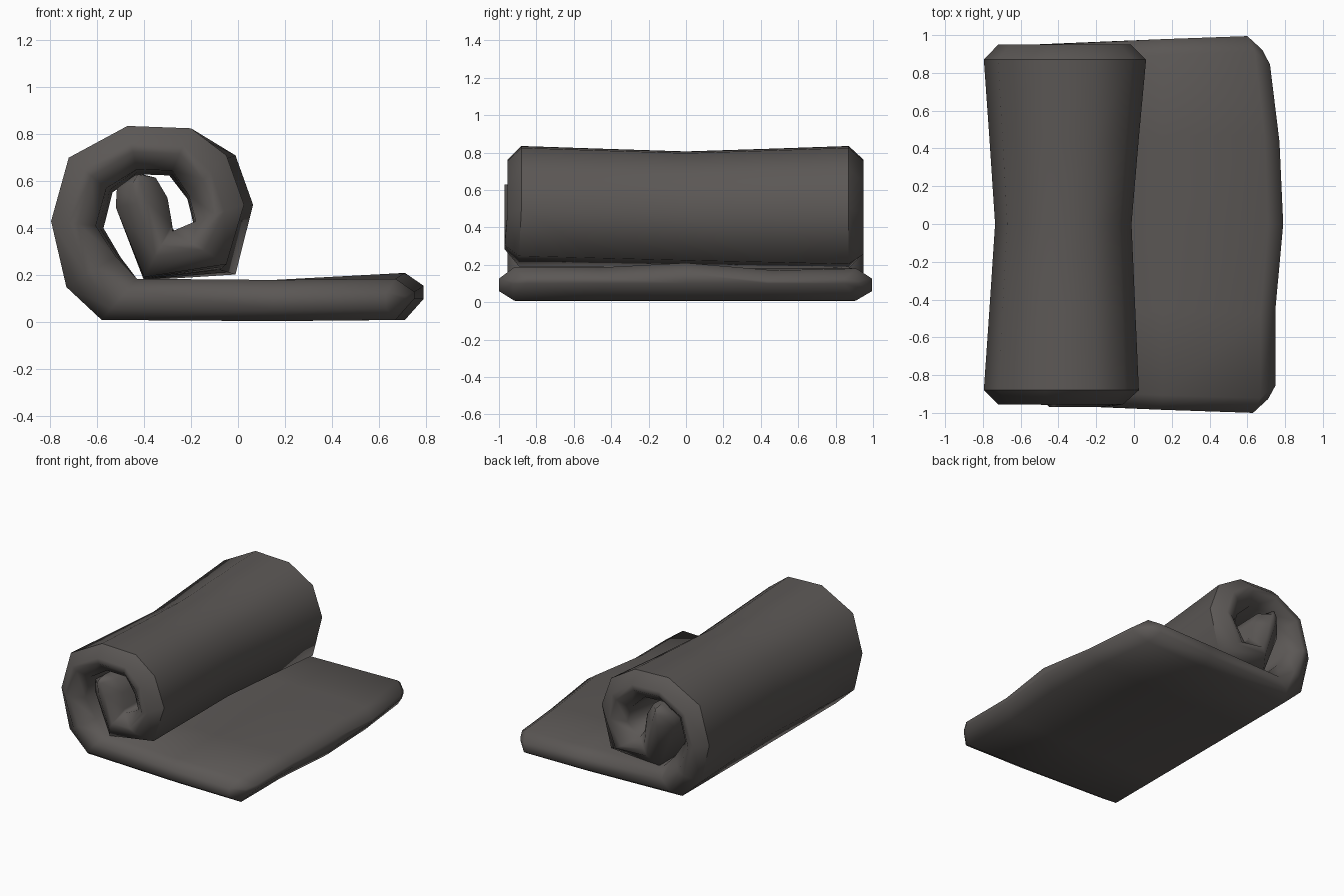
import bpy, bmesh

if "Cube" in bpy.data.objects:
    bpy.data.objects.remove(bpy.data.objects["Cube"])

mat = bpy.data.materials.new("dark grey fabric")
mat.diffuse_color = (0.105, 0.096, 0.091, 1)
mat.use_nodes = True
mat.node_tree.nodes["Principled BSDF"].inputs["Base Color"].default_value = mat.diffuse_color

# Section of the rolled sheet: (outer x, z, inner x, z) from the loose edge into the coil
section = [
    (0.78, 0.10, 0.78, 0.13), (0.70, 0.01, 0.70, 0.185), (0.15, 0.005, 0.15, 0.18),
    (-0.58, 0.01, -0.43, 0.185), (-0.73, 0.15, -0.52, 0.28), (-0.795, 0.43, -0.605, 0.41),
    (-0.72, 0.70, -0.56, 0.57), (-0.47, 0.835, -0.43, 0.65), (-0.20, 0.825, -0.28, 0.645),
    (-0.03, 0.71, -0.19, 0.54), (0.045, 0.50, -0.16, 0.43), (-0.03, 0.225, -0.26, 0.365),
    (-0.40, 0.185, -0.28, 0.41), (-0.52, 0.49, -0.30, 0.53), (-0.515, 0.57, -0.35, 0.615),
    (-0.44, 0.625, -0.41, 0.63),
]
# Stations across the width: (y, waist, end inset, loose edge shift, loose edge lift)
stations = [
    (-0.955, 0, 0.8, -0.07, -0.01), (-0.88, 0, 0, -0.03, 0.0), (-0.45, 0.5, 0, -0.03, 0.0),
    (0, 1, 0, 0.01, 0.025), (0.45, 0.5, 0, -0.01, -0.015),
    (0.87, 0, 0, -0.06, -0.005), (0.95, 0, 0.8, -0.10, -0.01),
]


def place(k, x, z, mid, st):
    y, waist, inset, shift, lift = st
    if k < 4:
        inset *= 0.7
    x += (mid[0] - x) * inset
    z += (mid[1] - z) * inset
    if 9 <= k <= 11:    # roll leans outward toward the back
        x += 0.022 * y
    if k in (11, 12):   # coil sinks onto the sheet toward the back
        z -= (0.025 if k == 11 else 0.008) * y
    if k >= 4:      # roll pinches in at the middle
        x = -0.37 + (x + 0.37) * (1 - 0.14 * waist)
        z = z if z < 0.19 else 0.19 + (z - 0.19) * (1 - 0.045 * waist)
    if k <= 1:      # loose edge is wavy
        x += shift
        z += lift if z > 0.1 else 0
    if k in (1, 2):  # flat part flares to full width
        y *= 1.047 if k == 1 else 1.03
    if k == 0:
        y *= 0.97
    if k >= 11 and y < 0:
        y *= 1.015
    return x, y, z


# Rolled mat: loft the section through the stations
bm = bmesh.new()
rings = []
for st in stations:
    outer, inner = [], []
    for k, (ox, oz, ix, iz) in enumerate(section):
        mid = ((ox + ix) / 2, (oz + iz) / 2)
        outer.append(bm.verts.new(place(k, ox, oz, mid, st)))
        inner.append(bm.verts.new(place(k, ix, iz, mid, st)))
    rings.append((outer, inner))

for (oa, ia), (ob, ib) in zip(rings, rings[1:]):
    loop_a, loop_b = oa + ia[::-1], ob + ib[::-1]
    n = len(loop_a)
    for j in range(n):
        m = (j + 1) % n
        bm.faces.new((loop_a[j], loop_a[m], loop_b[m], loop_b[j]))
# End caps follow the spiral strip
for outer, inner in (rings[0], rings[-1]):
    for j in range(len(outer) - 1):
        bm.faces.new((outer[j], outer[j + 1], inner[j + 1], inner[j]))
bmesh.ops.recalc_face_normals(bm, faces=bm.faces)
for f in bm.faces:
    f.smooth = True
# Crisp rim where the roll's outer face turns into its ends
for outer, inner in (rings[1], rings[-2]):
    for j in range(4, 11):
        bm.edges.get((outer[j], outer[j + 1])).smooth = False

mesh = bpy.data.meshes.new("rolled_mat")
bm.to_mesh(mesh)
bm.free()
mesh.materials.append(mat)
obj = bpy.data.objects.new("rolled_mat", mesh)
bpy.context.collection.objects.link(obj)
